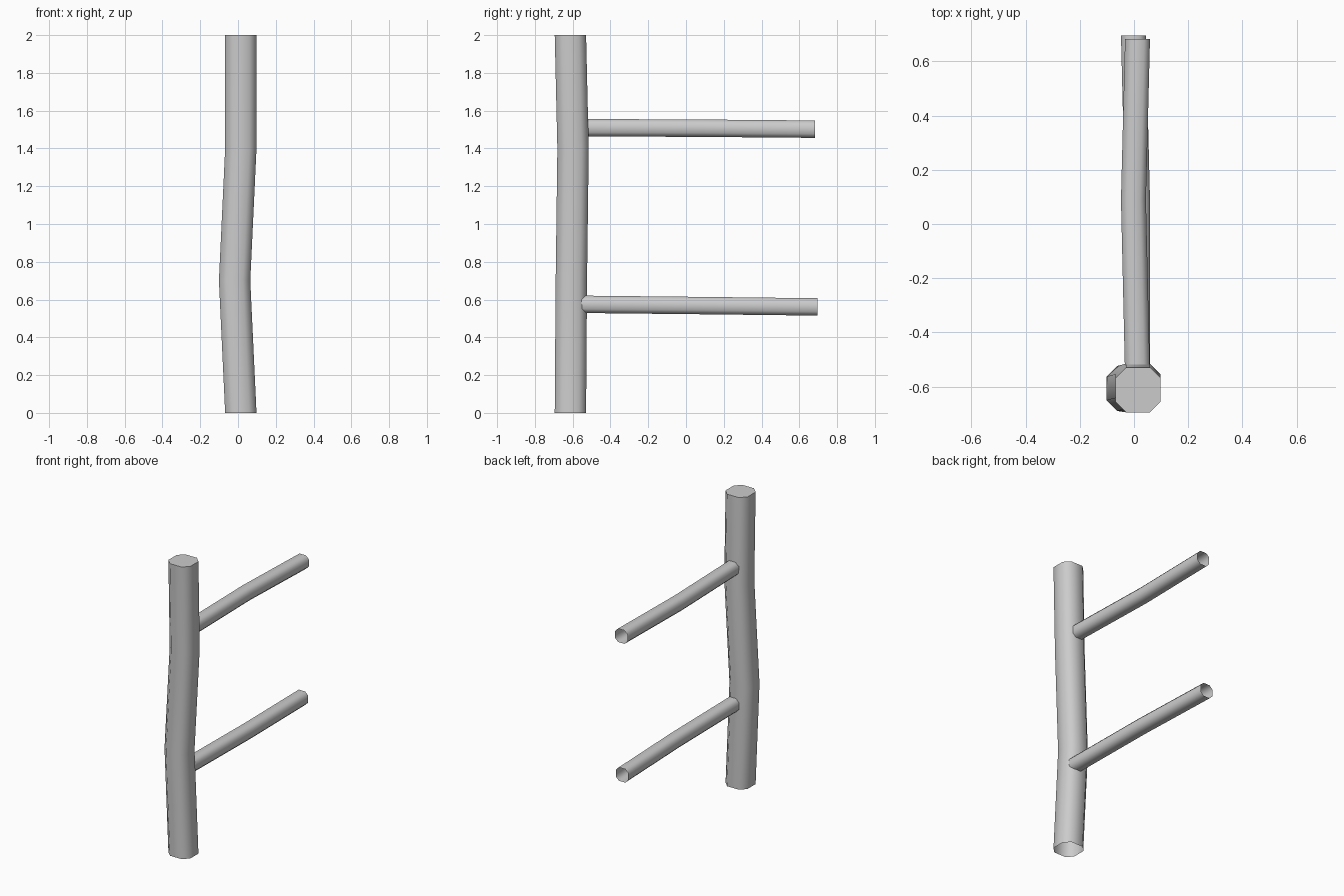
import bpy, bmesh, math
from mathutils import Vector

if "Cube" in bpy.data.objects:
    bpy.data.objects.remove(bpy.data.objects["Cube"])

# Chamfered-square (eight-sided) log section, unit half width
C = 0.53
SECTION = [(1, -C), (1, C), (C, 1), (-C, 1), (-1, C), (-1, -C), (-C, -1), (C, -1)]


def log(name, path, half, u, v, cap_end=False):
    """Sweep the section along a bent path, spanning directions u and v."""
    u, v = Vector(u), Vector(v)
    bm = bmesh.new()
    rings = [[bm.verts.new(Vector(p) + half * (a * u + b * v)) for a, b in SECTION]
             for p in path]
    for r0, r1 in zip(rings, rings[1:]):
        for i in range(8):
            j = (i + 1) % 8
            bm.faces.new((r0[i], r0[j], r1[j], r1[i]))
    if cap_end:
        bm.faces.new(rings[-1])
    mesh = bpy.data.meshes.new(name)
    bm.to_mesh(mesh)
    bm.free()
    obj = bpy.data.objects.new(name, mesh)
    bpy.context.collection.objects.link(obj)
    bpy.ops.object.select_all(action='DESELECT')
    obj.select_set(True)
    bpy.context.view_layer.objects.active = obj
    bpy.ops.object.shade_smooth_by_angle(angle=math.radians(60))


# Upright post, closed on top and open underneath
log("post", [(0.015, -0.612, 0), (-0.018, -0.607, 0.7),
             (0.015, -0.598, 1.4), (0.015, -0.612, 2)],
    0.083, (1, 0, 0), (0, 1, 0), cap_end=True)

# Two rails, open at the far end
log("upper_rail", [(0.013, -0.56, 1.51), (-0.002, 0.09, 1.507), (0.013, 0.682, 1.502)],
    0.046, (0, 0, 1), (1, 0, 0))
log("lower_rail", [(0.013, -0.57, 0.575), (0.013, 0.09, 0.568), (-0.002, 0.695, 0.561)],
    0.046, (0, 0, 1), (1, 0, 0))
